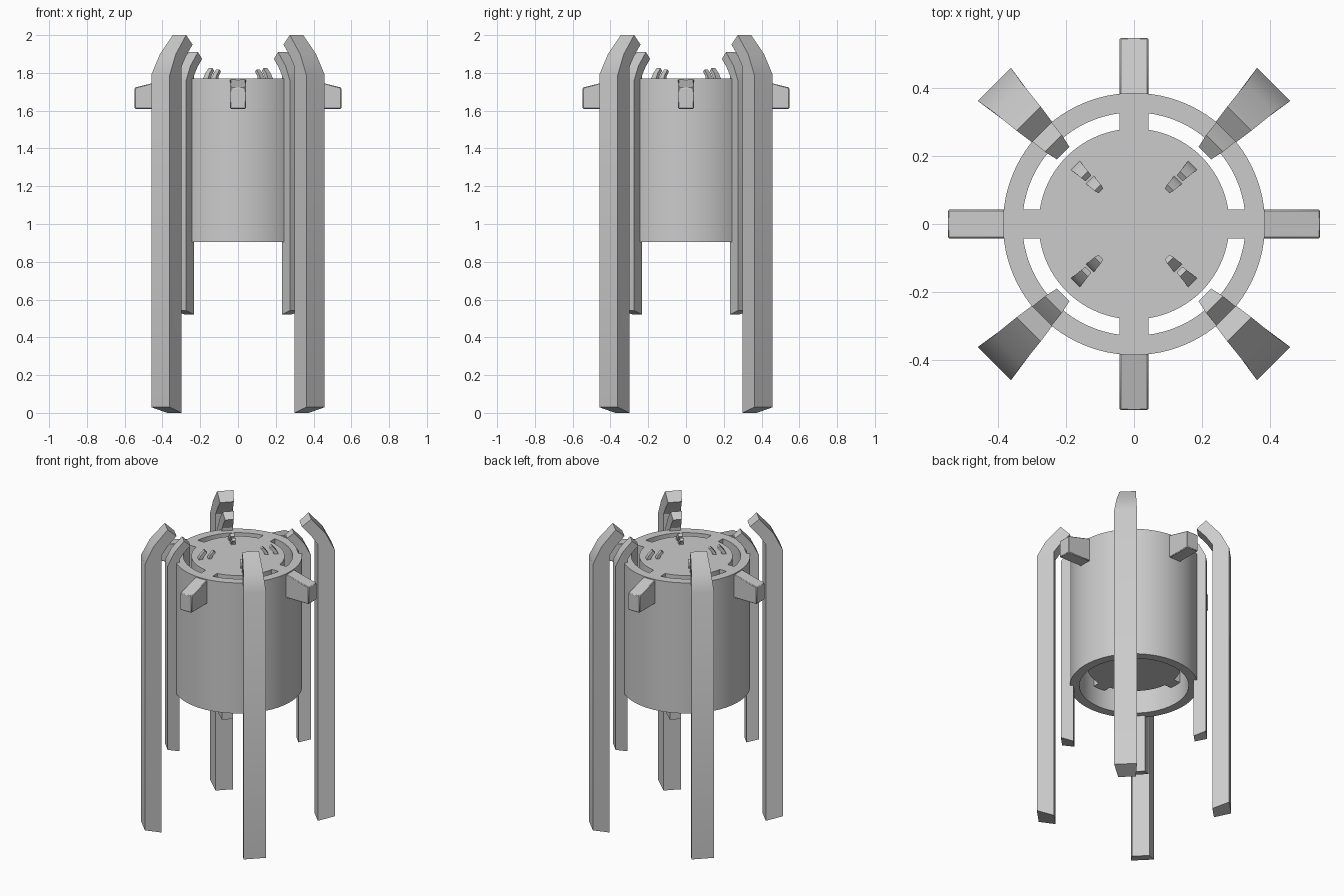
import bpy, bmesh, math
from mathutils import Matrix, Vector

if "Cube" in bpy.data.objects:
    bpy.data.objects.remove(bpy.data.objects["Cube"])

grey = bpy.data.materials.new("plain grey")
grey.diffuse_color = (0.6, 0.6, 0.6, 1)
grey.use_nodes = True
grey.node_tree.nodes["Principled BSDF"].inputs["Base Color"].default_value = grey.diffuse_color


def finish(bm, name, bevel=0):
    bmesh.ops.recalc_face_normals(bm, faces=bm.faces)
    me = bpy.data.meshes.new(name)
    bm.to_mesh(me)
    bm.free()
    me.materials.append(grey)
    ob = bpy.data.objects.new(name, me)
    bpy.context.collection.objects.link(ob)
    if bevel:
        mod = ob.modifiers.new("bevel", 'BEVEL')
        mod.width, mod.segments = bevel, 1
    bpy.ops.object.select_all(action='DESELECT')
    ob.select_set(True)
    bpy.context.view_layer.objects.active = ob
    bpy.ops.object.shade_smooth_by_angle(angle=math.radians(30))
    return ob


def lathe(name, profile, steps=96):
    """Spin a closed (radius, z) profile around the z axis."""
    bm = bmesh.new()
    vs = [bm.verts.new((r, 0, z)) for r, z in profile]
    edges = [bm.edges.new((vs[i], vs[(i + 1) % len(vs)])) for i in range(len(vs))]
    bmesh.ops.spin(bm, geom=vs + edges, cent=(0, 0, 0), axis=(0, 0, 1),
                   angle=2 * math.pi, steps=steps)
    bmesh.ops.remove_doubles(bm, verts=bm.verts, dist=1e-5)
    return finish(bm, name)


def radial_bar(name, stations, angle, bevel=0):
    """Loft paired outer/inner (radius, z, half_width) points into a bar."""
    bm = bmesh.new()
    rot = Matrix.Rotation(angle, 3, 'Z')
    rings = []
    for outer, inner in stations:
        pts = [(outer, -1), (outer, 1), (inner, 1), (inner, -1)]
        rings.append([bm.verts.new(rot @ Vector((p[0], s * p[2], p[1]))) for p, s in pts])
    for a, b in zip(rings, rings[1:]):
        for i in range(4):
            j = (i + 1) % 4
            bm.faces.new((a[i], a[j], b[j], b[i]))
    bm.faces.new(rings[0])
    bm.faces.new(rings[-1])
    return finish(bm, name, bevel)


def claw(name, r, top, bottom, s, angle, widths):
    """Upright post with wedge section, its top curling inward; s scales it."""
    wo, wi, wt, we = widths
    radial_bar(name, [
        ((r, bottom + 0.03 * s, wo), (r - 0.103 * s, bottom, wi)),
        ((r, top - 0.21 * s, wo), (r - 0.103 * s, top - 0.17 * s, wi)),
        ((r - 0.055 * s, top - 0.10 * s, (wo + wt) / 2),
         (r - 0.145 * s, top - 0.108 * s, (wi + we) / 2)),
        ((r - 0.142 * s, top, wt), (r - 0.198 * s, top - 0.05 * s, we)),
    ], angle)


# Outer tube and the solid core inside it
lathe("outer_tube", [(0.385, 0.905), (0.385, 1.77), (0.328, 1.77), (0.328, 0.905)])
lathe("core", [(0, 1.03), (0.28, 1.03), (0.28, 1.77), (0, 1.77)])

for k in range(4):
    # Side arms and the webs joining core to tube
    a = k * math.pi / 2
    w = 0.042
    radial_bar("side_arm", [((0.36, 1.61, w), (0.36, 1.77, w)),
                            ((0.547, 1.61, w), (0.547, 1.722, w))], a, 0.004)
    radial_bar("web", [((0.345, 1.03, w), (0.27, 1.03, w)),
                       ((0.345, 1.77, w), (0.27, 1.77, w))], a)
    # Long legs, shorter inner legs, and small hooks on the core
    d = a + math.pi / 4
    claw("long_leg", 0.58, 2.0, 0.0, 1.0, d, (0.069, 0.053, 0.050, 0.042))
    claw("short_leg", 0.437, 1.91, 0.52, 0.72, d, (0.048, 0.034, 0.035, 0.026))
    claw("outer_hook", 0.245, 1.825, 1.70, 0.28, d, (0.019, 0.015, 0.014, 0.012))
    claw("inner_hook", 0.185, 1.818, 1.70, 0.24, d, (0.017, 0.013, 0.013, 0.010))
